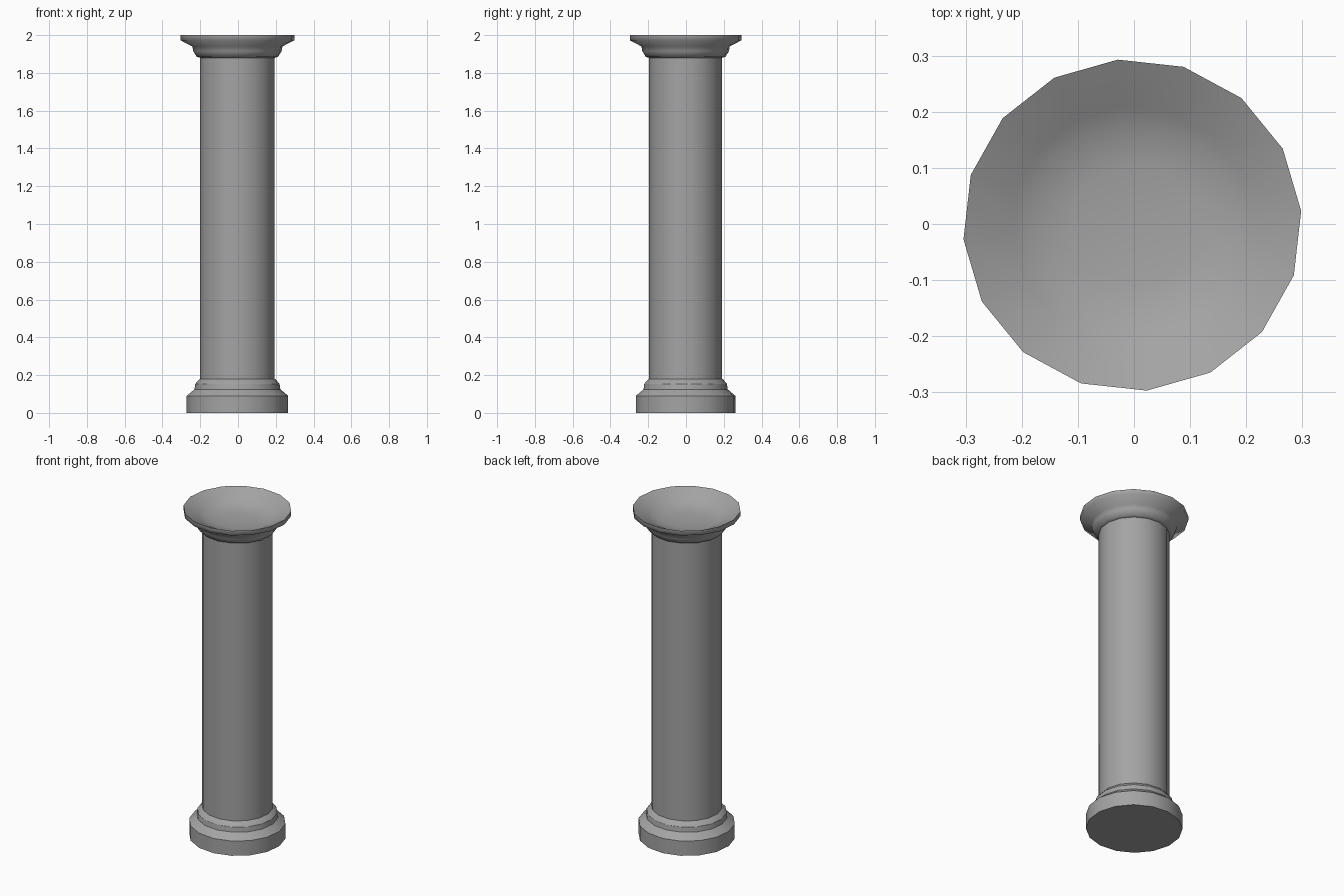
import bpy, bmesh, math

if "Cube" in bpy.data.objects:
    bpy.data.objects.remove(bpy.data.objects["Cube"])

SIDES = 16
TURN = math.radians(4.9)

# Column outline (radius, height), from the foot up and into the dished top
PROFILE = [
    (0.270, 0.0), (0.270, 0.09),             # plinth
    (0.228, 0.125), (0.224, 0.154),          # base moulding
    (0.202, 0.178), (0.198, 0.18),           # top of base
    (0.198, 1.88), (0.216, 1.885),           # shaft, neck ledge
    (0.235, 1.915), (0.239, 1.94),           # capital moulding
    (0.302, 1.972), (0.302, 2.0),            # flare and rim
    (0.215, 1.957), (0.185, 1.94), (0.11, 1.928),  # shallow dish
]
DISH_CENTRE = 1.925


def ring(bm, r, z):
    verts = []
    for i in range(SIDES):
        a = TURN + math.tau * i / SIDES
        verts.append(bm.verts.new((r * math.cos(a) - 0.003, 0.98 * r * math.sin(a) - 0.002, z)))
    return verts


# Turned column
bm = bmesh.new()
rings = [ring(bm, r, z) for r, z in PROFILE]
for lo, hi in zip(rings, rings[1:]):
    for i in range(SIDES):
        j = (i + 1) % SIDES
        bm.faces.new((lo[i], lo[j], hi[j], hi[i]))

# Flat foot and dish floor
bm.faces.new(list(reversed(rings[0])))
tip = bm.verts.new((-0.003, -0.002, DISH_CENTRE))
for i in range(SIDES):
    bm.faces.new((rings[-1][i], rings[-1][(i + 1) % SIDES], tip))

bmesh.ops.recalc_face_normals(bm, faces=bm.faces)
mesh = bpy.data.meshes.new("column")
bm.to_mesh(mesh)
bm.free()
column = bpy.data.objects.new("column", mesh)
bpy.context.collection.objects.link(column)
bpy.context.view_layer.objects.active = column
column.select_set(True)
bpy.ops.object.shade_smooth_by_angle(angle=math.radians(30))

# Capital and dish are softly shaded; only the rim stays sharp
for edge in mesh.edges:
    heights = [mesh.vertices[v].co.z for v in edge.vertices]
    if min(heights) > 1.882 and max(heights) < 1.99:
        edge.use_edge_sharp = False

# Dark grey stone
stone = bpy.data.materials.new("stone")
stone.diffuse_color = (0.37, 0.37, 0.37, 1)
stone.use_nodes = True
stone.node_tree.nodes["Principled BSDF"].inputs["Base Color"].default_value = stone.diffuse_color
mesh.materials.append(stone)
